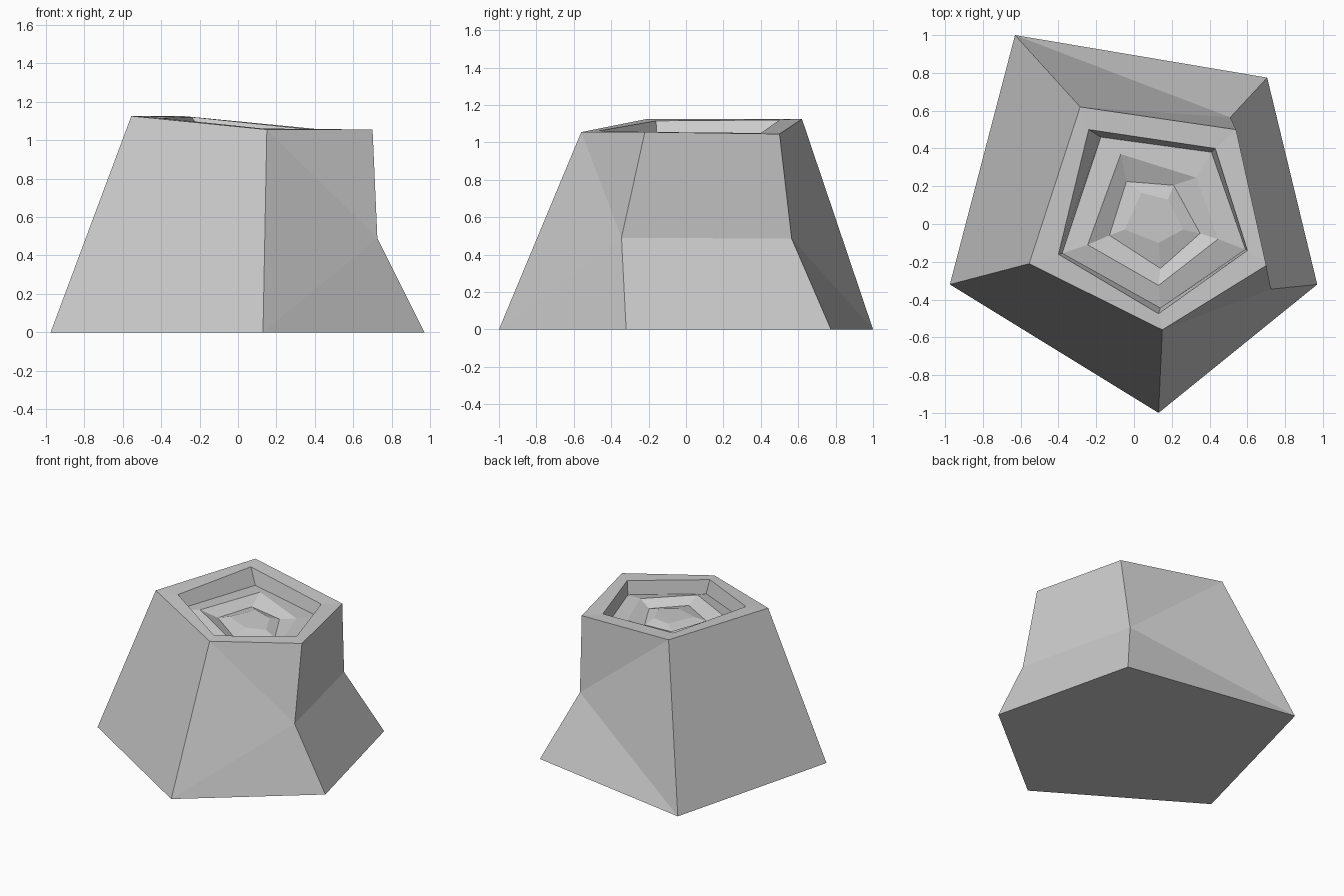
import bpy
import bmesh

default_cube = bpy.data.objects.get("Cube")
if default_cube:
    bpy.data.objects.remove(default_cube, do_unlink=True)


def make_material(name, colour):
    material = bpy.data.materials.new(name)
    material.use_nodes = True
    material.diffuse_color = colour
    material.node_tree.nodes["Principled BSDF"].inputs["Base Color"].default_value = colour
    return material


stone_grey = make_material("stone grey", (0.6, 0.6, 0.6, 1))

# Five-cornered outlines: back right, back left, front left, front, front right
ground_outline = [(-0.63, 1, 0), (0.705, 0.775, 0), (0.97, -0.32, 0),
                  (0.13, -1, 0), (-0.975, -0.32, 0)]
top_outline = [(-0.285, 0.62, 1.125), (0.54, 0.5, 1.045), (0.7, -0.22, 1.055),
               (0.15, -0.56, 1.055), (-0.555, -0.21, 1.125)]
rim_inner = [(-0.24, 0.5, 1.12), (0.43, 0.4, 1.05), (0.6, -0.14, 1.055),
             (0.13, -0.475, 1.06), (-0.4, -0.16, 1.115)]
pit_floor = [(-0.175, 0.46, 1.01), (0.41, 0.38, 0.96), (0.59, -0.135, 0.95),
             (0.14, -0.445, 0.96), (-0.38, -0.155, 1.01)]
ridge = [(-0.07, 0.37, 1.02), (0.33, 0.245, 0.97), (0.445, -0.08, 0.98),
         (0.13, -0.325, 1), (-0.245, -0.11, 1.02)]
valley = [(-0.04, 0.225, 0.97), (0.21, 0.205, 0.95), (0.35, -0.05, 0.94),
          (0.14, -0.235, 0.95), (-0.13, -0.06, 0.97)]
centre_mound = [(0.04, 0.165, 0.99), (0.18, 0.13, 0.98), (0.26, -0.03, 0.97),
                (0.13, -0.1, 0.98), (-0.05, -0.03, 0.99)]

# Dents where the left side caves in halfway up
back_dent_point = (0.51, 0.565, 0.485)
front_dent_point = (0.725, -0.345, 0.49)

bm = bmesh.new()


def add_ring(points):
    return [bm.verts.new(point) for point in points]


def bridge(outer, inner, sides=range(5)):
    for i in sides:
        j = (i + 1) % 5
        bm.faces.new((outer[i], outer[j], inner[j], inner[i]))


# Solid base and the two plain side walls
base = add_ring(ground_outline)
top = add_ring(top_outline)
bm.faces.new(base)
bridge(base, top, sides=(3, 4))

# Caved-in left wall and the folded walls next to it
back_dent = bm.verts.new(back_dent_point)
front_dent = bm.verts.new(front_dent_point)
bm.faces.new((base[1], base[2], front_dent, back_dent))
bm.faces.new((back_dent, front_dent, top[2], top[1]))
for dent, near, far in ((back_dent, 1, 0), (front_dent, 2, 3)):
    bm.faces.new((base[far], base[near], dent))
    bm.faces.new((base[far], dent, top[far]))
    bm.faces.new((top[far], dent, top[near]))

# Rim, pit wall and the rippled pit floor
outer = top
for outline in (rim_inner, pit_floor, ridge, valley, centre_mound):
    inner = add_ring(outline)
    bridge(outer, inner)
    outer = inner
bm.faces.new(outer)

bmesh.ops.recalc_face_normals(bm, faces=bm.faces[:])

mesh = bpy.data.meshes.new("cratered_rock")
bm.to_mesh(mesh)
bm.free()
mesh.materials.append(stone_grey)
rock = bpy.data.objects.new("cratered_rock", mesh)
bpy.context.collection.objects.link(rock)
